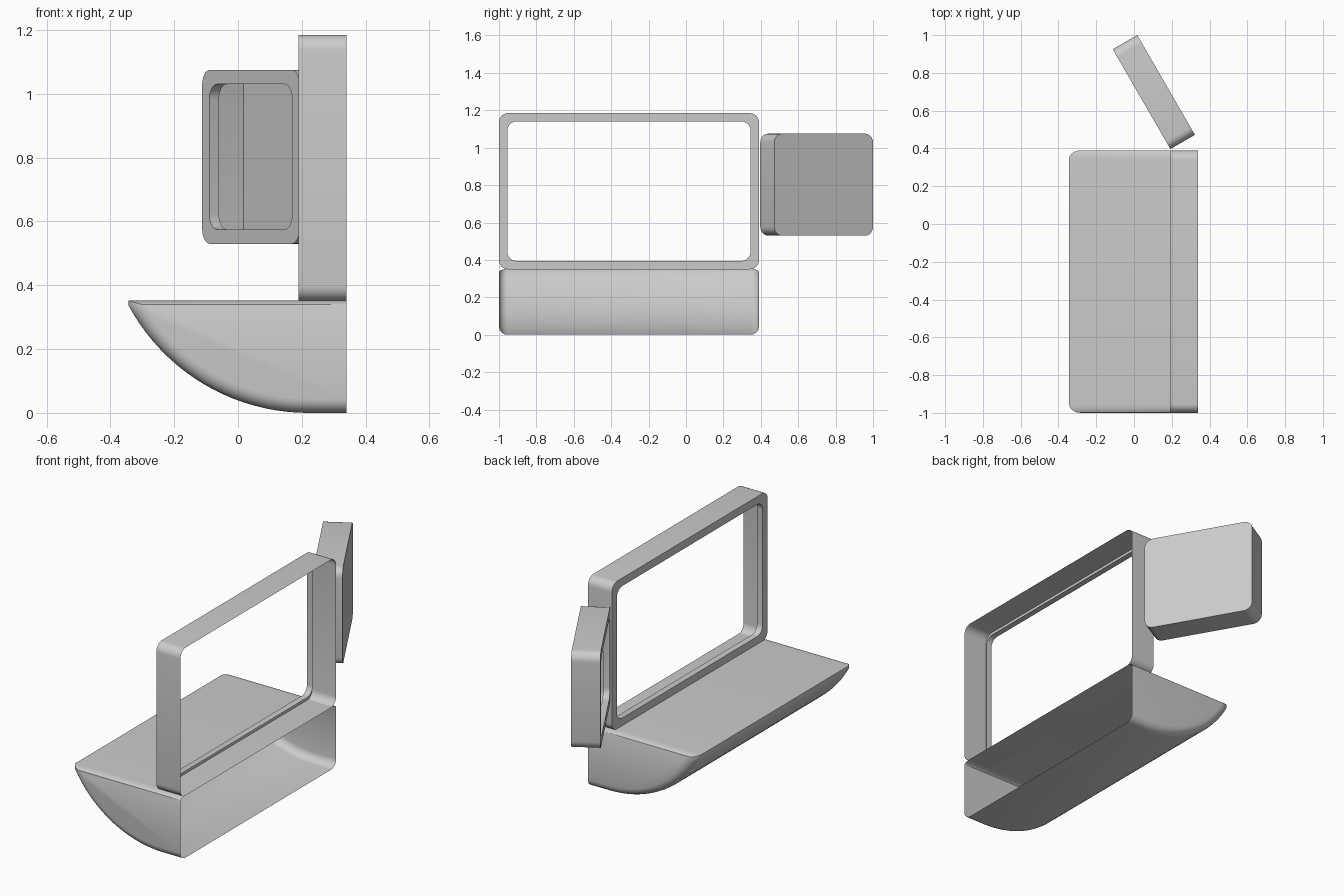
import bpy, bmesh
from math import sin, cos, pi, sqrt, asin, radians

if "Cube" in bpy.data.objects:
    bpy.data.objects.remove(bpy.data.objects["Cube"])


def finish(bm, name):
    bmesh.ops.recalc_face_normals(bm, faces=bm.faces)
    mesh = bpy.data.meshes.new(name)
    bm.to_mesh(mesh)
    bm.free()
    ob = bpy.data.objects.new(name, mesh)
    bpy.context.collection.objects.link(ob)
    bpy.ops.object.select_all(action='DESELECT')
    ob.select_set(True)
    bpy.context.view_layer.objects.active = ob
    bpy.ops.object.shade_smooth_by_angle(angle=radians(30))
    return ob


def bridge(bm, a, b, closed):
    n = len(a)
    for i in range(n if closed else n - 1):
        j = (i + 1) % n
        bm.faces.new((a[i], a[j], b[j], b[i]))


def rounded_loop(bm, x, hy, hz, r, seg=6):
    """Rounded rectangle in the YZ plane at depth x."""
    verts = []
    for k, (sy, sz) in enumerate(((1, 1), (-1, 1), (-1, -1), (1, -1))):
        for i in range(seg + 1):
            a = (k + i / seg) * pi / 2
            verts.append(bm.verts.new((x, sy * (hy - r) + r * cos(a),
                                       sz * (hz - r) + r * sin(a))))
    return verts


def lipped_shell(name, hy, hz, depth, closed_back, lip=0.045, rim=0.035, r=0.048):
    """Thin wall, face ring and short inner rim; optionally a closed back."""
    bm = bmesh.new()
    loops = [rounded_loop(bm, depth, hy, hz, r),
             rounded_loop(bm, 0, hy, hz, r),
             rounded_loop(bm, 0, hy - lip, hz - lip, r),
             rounded_loop(bm, rim, hy - lip, hz - lip, r)]
    for a, b in zip(loops, loops[1:]):
        bridge(bm, a, b, True)
    if closed_back:
        bm.faces.new(loops[0])
    return finish(bm, name)


def base_profile(d, seg=20):
    """Side profile of the base, inset by d: flat top, curved underside."""
    cx, R, top = 0.22, 0.639, 0.352 - 0.4 * d
    rad, low = R - d, top - 0.015
    start = asin(sqrt(rad ** 2 - (R - low) ** 2) / rad)
    pts = [(0.34, top), (cx - rad * sin(start), top)]
    for i in range(seg + 1):
        a = start * (1 - i / seg)
        pts.append((cx - rad * sin(a), R - rad * cos(a)))
    return pts + [(0.34, d)]


# Curved base shell with rounded ends, open on the +x side
bm = bmesh.new()
r, steps, y0, y1 = 0.045, 5, -1.0, 0.39
ends = [(r * (1 - sin(t)), r * (1 - cos(t)))
        for t in (i / steps * pi / 2 for i in range(steps + 1))]
sections = [(y0 + dy, ins) for ins, dy in ends]
sections += [(y1 - dy, ins) for ins, dy in reversed(ends)]
loops = [[bm.verts.new((x, y, z)) for x, z in base_profile(ins)] for y, ins in sections]
for a, b in zip(loops, loops[1:]):
    bridge(bm, a, b, False)
bm.faces.new(loops[0])
bm.faces.new(loops[-1])
finish(bm, "curved_base")

# Upright open frame
frame = lipped_shell("upright_frame", 0.695, 0.4175, 0.15, False)
frame.location = (0.19, -0.305, 0.7675)

# Angled side tray with closed back
tray = lipped_shell("side_tray", 0.305, 0.2725, 0.15, True)
tray.location = (0.04, 0.661, 0.8025)
tray.rotation_euler.z = radians(30)
